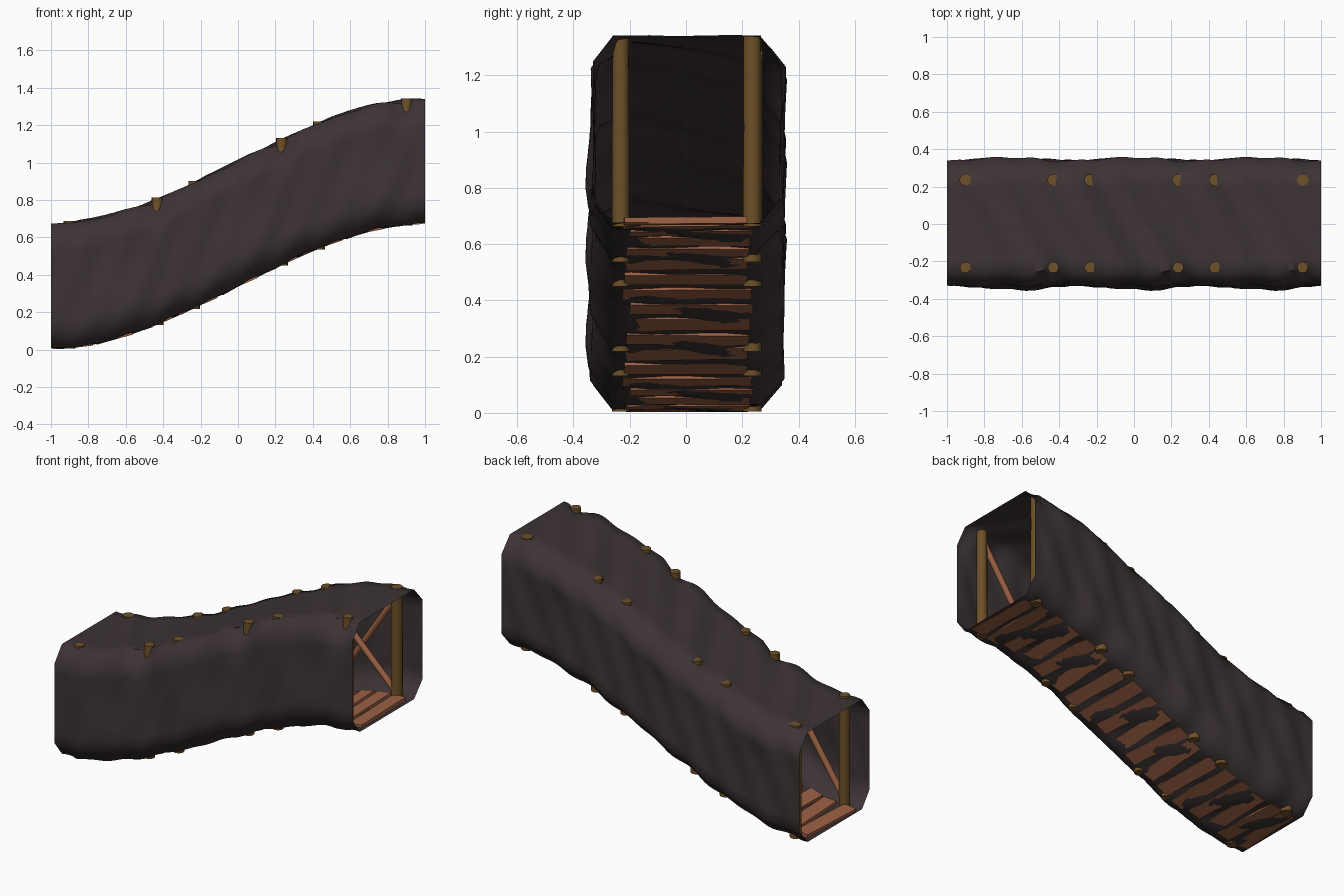
import bpy, bmesh, math, random
from mathutils import Matrix, Vector

if "Cube" in bpy.data.objects:
    bpy.data.objects.remove(bpy.data.objects["Cube"])

random.seed(4)


def material(name, rgb):
    m = bpy.data.materials.new(name)
    m.diffuse_color = (*rgb, 1)
    m.use_nodes = True
    m.node_tree.nodes["Principled BSDF"].inputs["Base Color"].default_value = m.diffuse_color
    return m


ROCK = material("dark rock", (0.046, 0.033, 0.034))
POST = material("olive timber", (0.155, 0.082, 0.022))
PLANK = material("red brown plank", (0.33, 0.12, 0.06))
SEG = 2 / 3          # length of one repeated tunnel section
CENTRES = (-SEG, 0, SEG)


def floor(x):
    t = min(max((x + 1) / 2, 0), 1)
    return 0.008 + 0.667 * t * t * (3 - 2 * t)


def slope(x):
    t = (x + 1) / 2
    return 0.667 * 3 * t * (1 - t)


def finish(name, bm, mat, smooth=None):
    me = bpy.data.meshes.new(name)
    bm.to_mesh(me)
    bm.free()
    me.materials.append(mat)
    ob = bpy.data.objects.new(name, me)
    bpy.context.collection.objects.link(ob)
    if smooth:
        bpy.context.view_layer.objects.active = ob
        ob.select_set(True)
        bpy.ops.object.shade_smooth_by_angle(angle=math.radians(smooth))
        ob.select_set(False)
    return ob


def bump(u, y, h, cu, cy, ch, amount, size):
    d = ((u - cu) ** 2 + (y - cy) ** 2 + (h - ch) ** 2) / size ** 2
    return amount * math.exp(-d)


# Tunnel shell: chamfered section swept along the S-shaped slope
corners = [(-.33, .09), (-.26, 0), (.26, 0), (.34, .09),
           (.34, .575), (.26, .665), (-.26, .665), (-.33, .575)]
ring = []
for i, a in enumerate(corners):
    b = corners[(i + 1) % 8]
    n = 2 if i in (0, 2, 4, 6) else 8
    ring += [(a[0] + (b[0] - a[0]) * k / n, a[1] + (b[1] - a[1]) * k / n) for k in range(n)]


def rough(x, y, h):
    u = (x + 1) % SEG - SEG / 2
    w = 2 * math.pi / SEG
    d = 0.005 * math.sin(2 * w * u + 9 * y + 4 * h) + 0.005 * math.sin(3 * w * u - 14 * h + 17 * y)
    d += bump(u, y, h, .05, -.33, .18, .03, .13)
    d += bump(u, y, h, -.02, .34, .58, .022, .12)
    d += bump(u, y, h, .235, -.30, .62, -.035, .075)
    return d * min(1, (1 - abs(x)) / 0.06)


bm = bmesh.new()
N = 90
rows = []
for i in range(N + 1):
    x = -1 + 2 * i / N
    row = []
    for y, h in ring:
        d = rough(x, y, h)
        ny = 0 if abs(y) <= .255 else math.copysign(1, y)
        nz = 1 if h > .58 else -1 if h < .085 else 0
        k = 1 / max(1, math.hypot(ny, nz))
        dz = d * nz * k
        if nz < 0:
            dz = max(dz, -0.006)
        row.append(bm.verts.new((x, y + d * ny * k, floor(x) + h + dz)))
    rows.append(row)
for a, b in zip(rows, rows[1:]):
    for j in range(len(ring)):
        k = (j + 1) % len(ring)
        bm.faces.new((a[j], a[k], b[k], b[j]))
bmesh.ops.recalc_face_normals(bm, faces=bm.faces)
finish("tunnel_shell", bm, ROCK, 60)

# Upright posts, four to a section, just breaking through roof and floor
bm = bmesh.new()
for c in CENTRES:
    for dx in (-.235, .235):
        for y, r in ((-.232, .031), (.236, .033)):
            x = c + dx
            lo, hi = floor(x) - .008, floor(x) + .675
            hi = min(hi, 1.342)
            bmesh.ops.create_cone(bm, cap_ends=True, segments=14, radius1=r, radius2=r * .95,
                                  depth=hi - max(lo, 0),
                                  matrix=Matrix.Translation((x, y, (hi + max(lo, 0)) / 2)))
finish("upright_posts", bm, POST, 40)

# Diagonal braces: crossed on the back wall, single on the front wall
bm = bmesh.new()
for c in CENTRES:
    for y, up in ((.255, 1), (.225, -1), (-.235, 1)):
        x0, x1 = c - .225, c + .225
        h0, h1 = (.05, .61) if up > 0 else (.61, .05)
        p, q = Vector((x0, y, floor(x0) + h0)), Vector((x1, y, floor(x1) + h1))
        rot = (q - p).to_track_quat('Z', 'Y').to_matrix().to_4x4()
        bmesh.ops.create_cone(bm, cap_ends=True, segments=10, radius1=.018, radius2=.018,
                              depth=(q - p).length,
                              matrix=Matrix.Translation((p + q) / 2) @ rot)
finish("diagonal_braces", bm, PLANK, 40)

# Floor planks: same uneven layout repeated in each section
layout = [(-SEG / 2 + .06 + i * .109, random.uniform(-.012, .012), random.uniform(-.07, .07),
           random.uniform(-.025, .025), random.uniform(-.07, .07), random.uniform(.43, .46))
          for i in range(6)]
bm = bmesh.new()
for c in CENTRES:
    for dx, y, yaw, roll, pitch, length in layout:
        x = c + dx
        m = (Matrix.Translation((x, y + .008, floor(x) + .009))
             @ Matrix.Rotation(-math.atan(slope(x)) + pitch, 4, 'Y')
             @ Matrix.Rotation(roll, 4, 'X') @ Matrix.Rotation(yaw, 4, 'Z')
             @ Matrix.Diagonal((.082, length, .024, 1)))
        bmesh.ops.create_cube(bm, size=1, matrix=m)
for v in bm.verts:
    v.co.z = max(v.co.z, 0)
    v.co.x = min(max(v.co.x, -1), 1)
finish("floor_planks", bm, PLANK)
